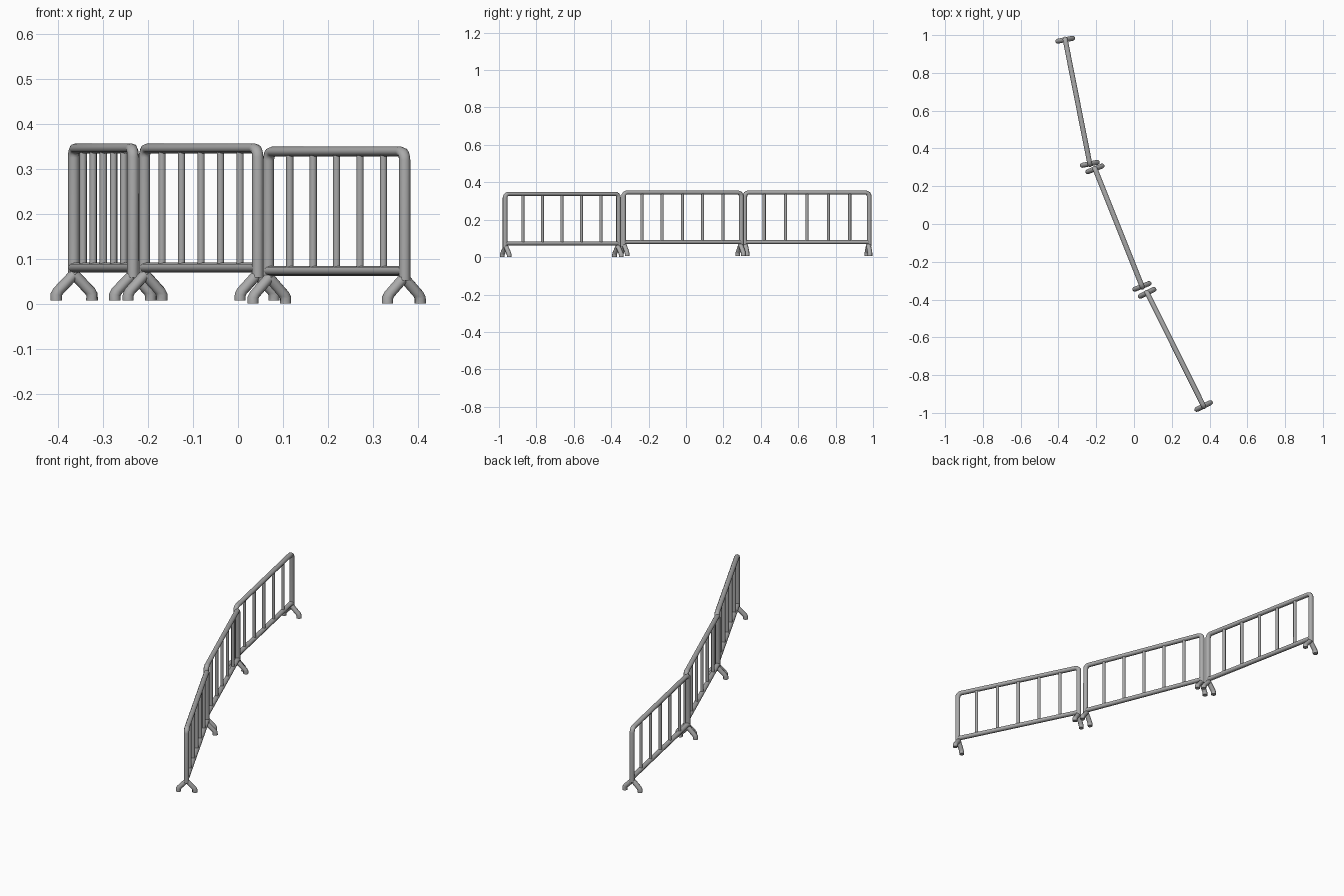
import bpy
import math
from mathutils import Vector

if "Cube" in bpy.data.objects:
    bpy.data.objects.remove(bpy.data.objects["Cube"], do_unlink=True)

steel = bpy.data.materials.new("galvanised_grey")
steel.use_nodes = True
GREY = (0.4, 0.4, 0.4, 1)
steel.diffuse_color = GREY
steel.node_tree.nodes["Principled BSDF"].inputs["Base Color"].default_value = GREY

SQUASH = 0.85          # tubes are slightly flattened vertically
HALF = 0.339           # half distance between the end posts
TOP, RAIL, APEX = 0.338, 0.073, 0.055
THICK, THIN = 0.0132, 0.0085


def tubes(name, paths, radius, place):
    """Sweep a round tube along each path of (along, across, height) points."""
    curve = bpy.data.curves.new(name, "CURVE")
    curve.dimensions = "3D"
    curve.bevel_depth = radius
    curve.bevel_resolution = 2
    curve.use_fill_caps = True
    for path in paths:
        spline = curve.splines.new("POLY")
        spline.points.add(len(path) - 1)
        for point, (u, v, z) in zip(spline.points, path):
            point.co = (u, v, z / SQUASH, 1)
    obj = bpy.data.objects.new(name, curve)
    bpy.context.collection.objects.link(obj)
    (x, y, z), angle = place
    obj.location = (x, y, z)
    obj.rotation_euler.z = math.radians(angle)
    obj.scale.z = SQUASH
    bpy.ops.object.select_all(action="DESELECT")
    obj.select_set(True)
    bpy.context.view_layer.objects.active = obj
    bpy.ops.object.convert(target="MESH")
    obj = bpy.context.object
    obj.data.materials.clear()
    obj.data.materials.append(steel)
    bpy.ops.object.shade_smooth_by_angle(angle=math.radians(50))


def barrier(label, place):
    # Hoop: two posts joined by the top rail with rounded corners
    bend = 0.02
    arc = [(bend * math.cos(a), bend * math.sin(a))
           for a in (i * math.pi / 8 for i in range(5))]
    right = [(HALF - bend + c, 0, TOP - bend + s) for c, s in arc]
    left = [(-u, v, z) for u, v, z in reversed(right)]
    hoop = [(HALF, 0, APEX - 0.004)] + right + left + [(-HALF, 0, APEX - 0.004)]
    tubes(label + "_frame", [hoop], THICK, place)

    # Bottom rail and upright bars
    tubes(label + "_bottom_rail", [[(-HALF, 0, RAIL), (HALF, 0, RAIL)]], THICK, place)
    step = HALF * 2 * 0.172
    bars = [[(i * step, 0, RAIL), (i * step, 0, TOP)] for i in range(-2, 3)]
    tubes(label + "_bars", bars, THIN, place)

    # Splayed feet ending in short vertical stubs
    feet = []
    for end in (-1, 1):
        u = end * (HALF - 0.004)
        for side in (-1, 1):
            feet.append([(u, 0, APEX + 0.003), (u, side * 0.036, 0.021),
                         (u, side * 0.0405, 0.013), (u, side * 0.0405, 0)])
    tubes(label + "_feet", feet, THICK, place)


barrier("front_barrier", ((0.219, -0.664, 0), -63.5))
barrier("middle_barrier", ((-0.082, -0.019, 0.007), -68.2))
barrier("back_barrier", ((-0.299, 0.647, 0.007), -78.8))
